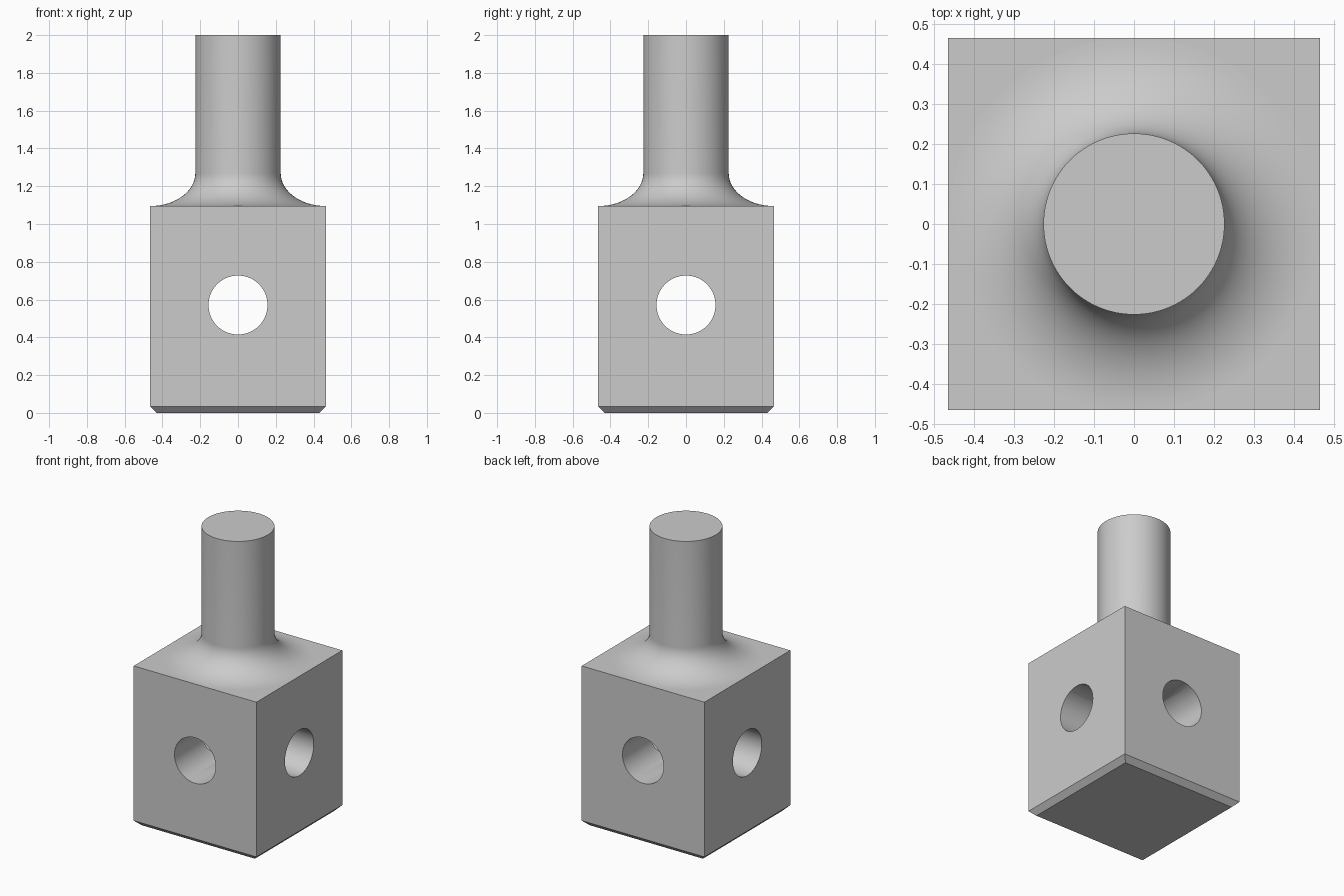
import bpy
import bmesh
from math import sin, cos, pi, radians
from mathutils import Matrix

cube = bpy.data.objects.get("Cube")
if cube:
    bpy.data.objects.remove(cube, do_unlink=True)

HALF = 0.465        # half width of the block
TOP = 1.095         # top of the block
CHAMFER = 0.035
HOLE_Z, HOLE_R = 0.571, 0.156
SHAFT_R = 0.226
FILLET_H = 0.175
SEGMENTS = 128

grey = bpy.data.materials.new("plain_grey")
grey.use_nodes = True
grey.diffuse_color = (0.6, 0.6, 0.6, 1)
grey.node_tree.nodes["Principled BSDF"].inputs["Base Color"].default_value = (0.6, 0.6, 0.6, 1)


def make_object(name, bm):
    bmesh.ops.recalc_face_normals(bm, faces=bm.faces)
    mesh = bpy.data.meshes.new(name)
    bm.to_mesh(mesh)
    bm.free()
    mesh.materials.append(grey)
    obj = bpy.data.objects.new(name, mesh)
    bpy.context.collection.objects.link(obj)
    return obj


def activate(obj):
    bpy.ops.object.select_all(action='DESELECT')
    obj.select_set(True)
    bpy.context.view_layer.objects.active = obj


def smooth(obj):
    activate(obj)
    bpy.ops.object.shade_smooth_by_angle(angle=radians(30))


# Block with a chamfered bottom rim
bm = bmesh.new()
bmesh.ops.create_cube(bm, size=1, matrix=Matrix.Translation((0, 0, TOP / 2))
                      @ Matrix.Diagonal((2 * HALF, 2 * HALF, TOP, 1)))
rim = [e for e in bm.edges if all(v.co.z < 0.01 for v in e.verts)]
bmesh.ops.bevel(bm, geom=rim, offset=CHAMFER, segments=1, affect='EDGES')
block = make_object("block", bm)

# Cross holes through both pairs of sides
for axis in "XY":
    bm = bmesh.new()
    bmesh.ops.create_cone(bm, cap_ends=True, segments=SEGMENTS, radius1=HOLE_R,
                          radius2=HOLE_R, depth=2,
                          matrix=Matrix.Translation((0, 0, HOLE_Z))
                          @ Matrix.Rotation(pi / 2, 4, axis))
    cutter = make_object("hole_cutter", bm)
    cutter.hide_render = True
    mod = block.modifiers.new("hole", 'BOOLEAN')
    mod.operation = 'DIFFERENCE'
    mod.solver = 'EXACT'
    mod.object = cutter
    activate(block)
    bpy.ops.object.modifier_apply(modifier=mod.name)
    bpy.data.objects.remove(cutter, do_unlink=True)
smooth(block)

# Shaft with an elliptical flare that runs out to the block's edges
flare = HALF - SHAFT_R
steps = 20
profile = [(0, TOP - 0.05), (HALF - 0.06, TOP - 0.05)]
for i in range(steps + 1):
    a = pi / 2 * i / steps
    profile.append((HALF - flare * sin(a), TOP + FILLET_H * (1 - cos(a))))
profile += [(SHAFT_R, 2), (0, 2)]

bm = bmesh.new()
verts = [bm.verts.new((r, 0, z)) for r, z in profile]
edges = [bm.edges.new(pair) for pair in zip(verts, verts[1:])]
bmesh.ops.spin(bm, geom=verts + edges, cent=(0, 0, 0), axis=(0, 0, 1),
               angle=2 * pi, steps=SEGMENTS, use_merge=True)
bmesh.ops.remove_doubles(bm, verts=bm.verts, dist=0.0001)
shaft = make_object("shaft", bm)
smooth(shaft)
